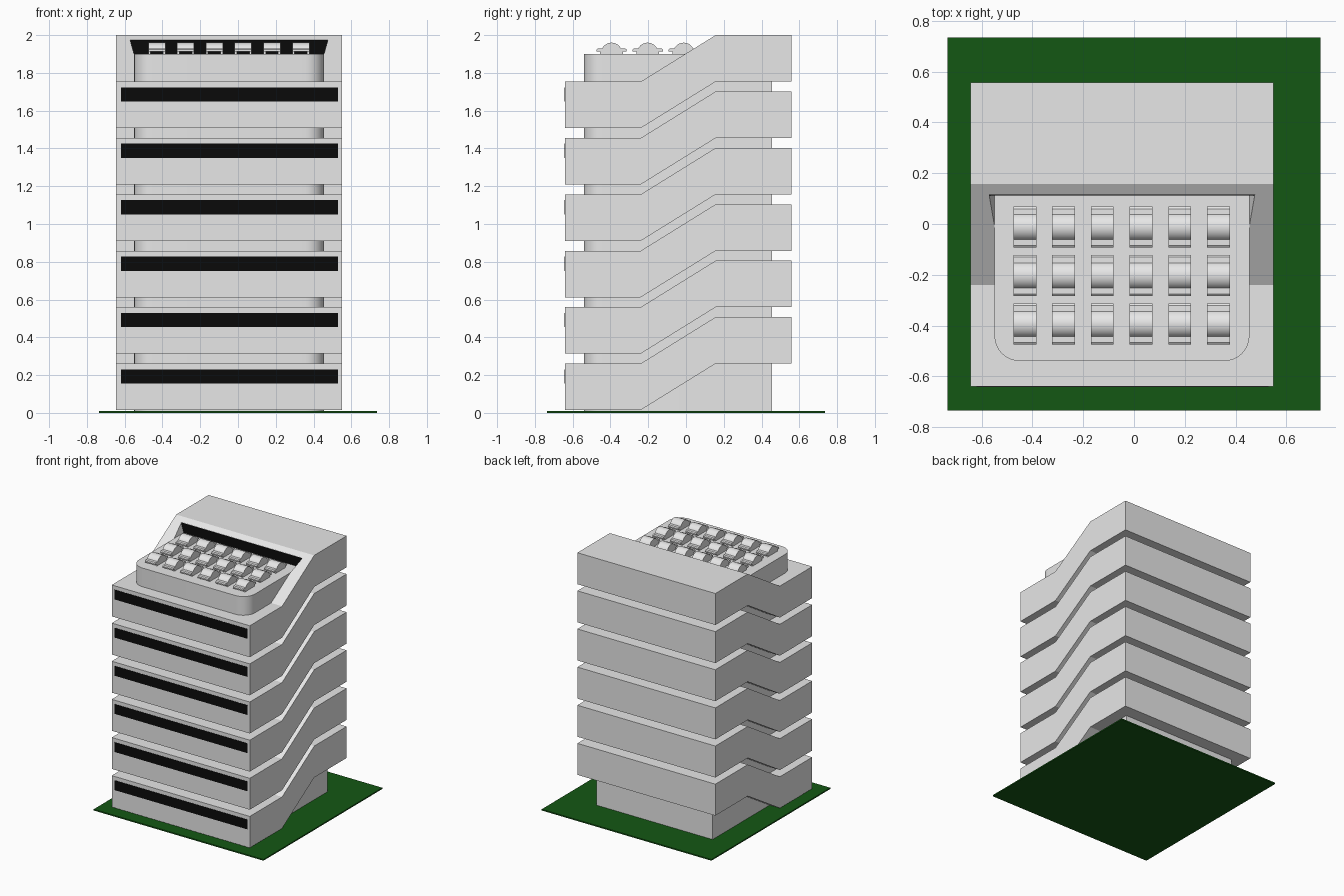
import bpy, bmesh, math

if "Cube" in bpy.data.objects:
    bpy.data.objects.remove(bpy.data.objects["Cube"])


def material(name, colour):
    m = bpy.data.materials.new(name)
    m.use_nodes = True
    m.diffuse_color = (*colour, 1)
    bsdf = next(n for n in m.node_tree.nodes if n.type == 'BSDF_PRINCIPLED')
    bsdf.inputs["Base Color"].default_value = (*colour, 1)
    return m


CONCRETE = material("concrete grey", (0.8, 0.8, 0.8))
GLASS = material("window black", (0.003, 0.003, 0.003))
GRASS = material("grass green", (0.007, 0.097, 0.007))


def prism(name, profile, axis, low, high, mat):
    """Extrude a 2D outline along an axis (the outline uses the other two)."""
    def place(p, d):
        return {'x': (d, p[0], p[1]), 'y': (p[0], d, p[1]), 'z': (p[0], p[1], d)}[axis]
    bm = bmesh.new()
    ends = [[bm.verts.new(place(p, d)) for p in profile] for d in (low, high)]
    bm.faces.new(ends[0])
    bm.faces.new(ends[1])
    n = len(profile)
    for i in range(n):
        j = (i + 1) % n
        bm.faces.new((ends[0][i], ends[0][j], ends[1][j], ends[1][i]))
    bmesh.ops.recalc_face_normals(bm, faces=bm.faces)
    mesh = bpy.data.meshes.new(name)
    bm.to_mesh(mesh)
    bm.free()
    mesh.materials.append(mat)
    ob = bpy.data.objects.new(name, mesh)
    bpy.context.collection.objects.link(ob)
    return ob


def box(name, x, y, z, mat):
    outline = [(x[0], y[0]), (x[1], y[0]), (x[1], y[1]), (x[0], y[1])]
    return prism(name, outline, 'z', z[0], z[1], mat)


def smooth(ob):
    bpy.ops.object.select_all(action='DESELECT')
    ob.select_set(True)
    bpy.context.view_layer.objects.active = ob
    bpy.ops.object.shade_smooth_by_angle(angle=math.radians(35))


def arc(cx, cy, r, start, end, steps):
    angles = [math.radians(start + (end - start) * i / steps) for i in range(steps + 1)]
    return [(cx + r * math.cos(a), cy + r * math.sin(a)) for a in angles]


LEFT, RIGHT = -0.645, 0.55
FRONT, BACK = -0.64, 0.558
CORE_L, CORE_R = -0.55, 0.455
ROOF = 1.9
FLOORS, PITCH = 6, 0.2985

# Lawn
box("lawn", (-0.735, 0.735), (-0.735, 0.735), (0, 0.01), GRASS)

# Inner core with rounded front corners
R = 0.1
core = arc(CORE_L + R, -0.54 + R, R, 180, 270, 8)
core += arc(CORE_R - R, -0.54 + R, R, 270, 360, 8)
core += [(CORE_R, 0.456), (CORE_L, 0.456)]
smooth(prism("inner_core", core, 'z', 0.008, ROOF, CONCRETE))

# Stepped floor bands, each with a long front window
for i in range(FLOORS):
    base = 0.015 + i * PITCH
    low, mid, top = base, base + 0.246, base + 0.4925
    side = [(FRONT, low), (-0.24, low), (0.157, mid), (BACK, mid),
            (BACK, top), (0.157, top), (-0.24, mid), (FRONT, mid)]
    band = prism(f"floor_band_{i + 1}", side, 'x', LEFT, RIGHT, CONCRETE)
    box(f"front_window_{i + 1}", (-0.62, 0.53), (FRONT - 0.002, FRONT + 0.002),
        (base + 0.14, base + 0.216), GLASS)


# Recess cut into the top slope, flaring upwards
def recess(height):
    flare = 0.28 * height
    z = ROOF - 0.001
    return [(CORE_L, z), (CORE_R, z),
            (CORE_R + flare, z + height), (CORE_L - flare, z + height)]


cutter = prism("recess_cutter", recess(0.15), 'y', -0.2, 0.116, CONCRETE)
cutter.hide_render = True
cut = band.modifiers.new("recess", 'BOOLEAN')
cut.operation = 'DIFFERENCE'
cut.solver = 'EXACT'
cut.object = cutter
bpy.context.view_layer.objects.active = band
bpy.ops.object.modifier_apply(modifier=cut.name)
bpy.data.objects.remove(cutter)

# Black glazing at the back of the recess
prism("roof_window", recess(0.074), 'y', 0.113, 0.117, GLASS)

# Roof lights: arched covers on side rails
half = 0.08
for row in range(3):
    cy = -0.012 - row * 0.191
    cover = [(cy - half, 1.914), (cy + half, 1.914), (cy + half, 1.924),
             (cy + half - 0.008, 1.93)]
    cover += arc(cy, 1.904, 0.056, 28, 152, 12)
    cover += [(cy - half + 0.008, 1.93), (cy - half, 1.924)]
    for col in range(6):
        cx = -0.43 + col * 0.1525
        tag = f"{row + 1}_{col + 1}"
        smooth(prism(f"roof_light_{tag}", cover, 'x', cx - 0.045, cx + 0.045, CONCRETE))
        for side, word in ((-1, "right"), (1, "left")):
            rx = cx + side * 0.039
            box(f"roof_light_rail_{word}_{tag}", (rx - 0.006, rx + 0.006),
                (cy - 0.06, cy + 0.06), (ROOF - 0.002, 1.915), CONCRETE)
